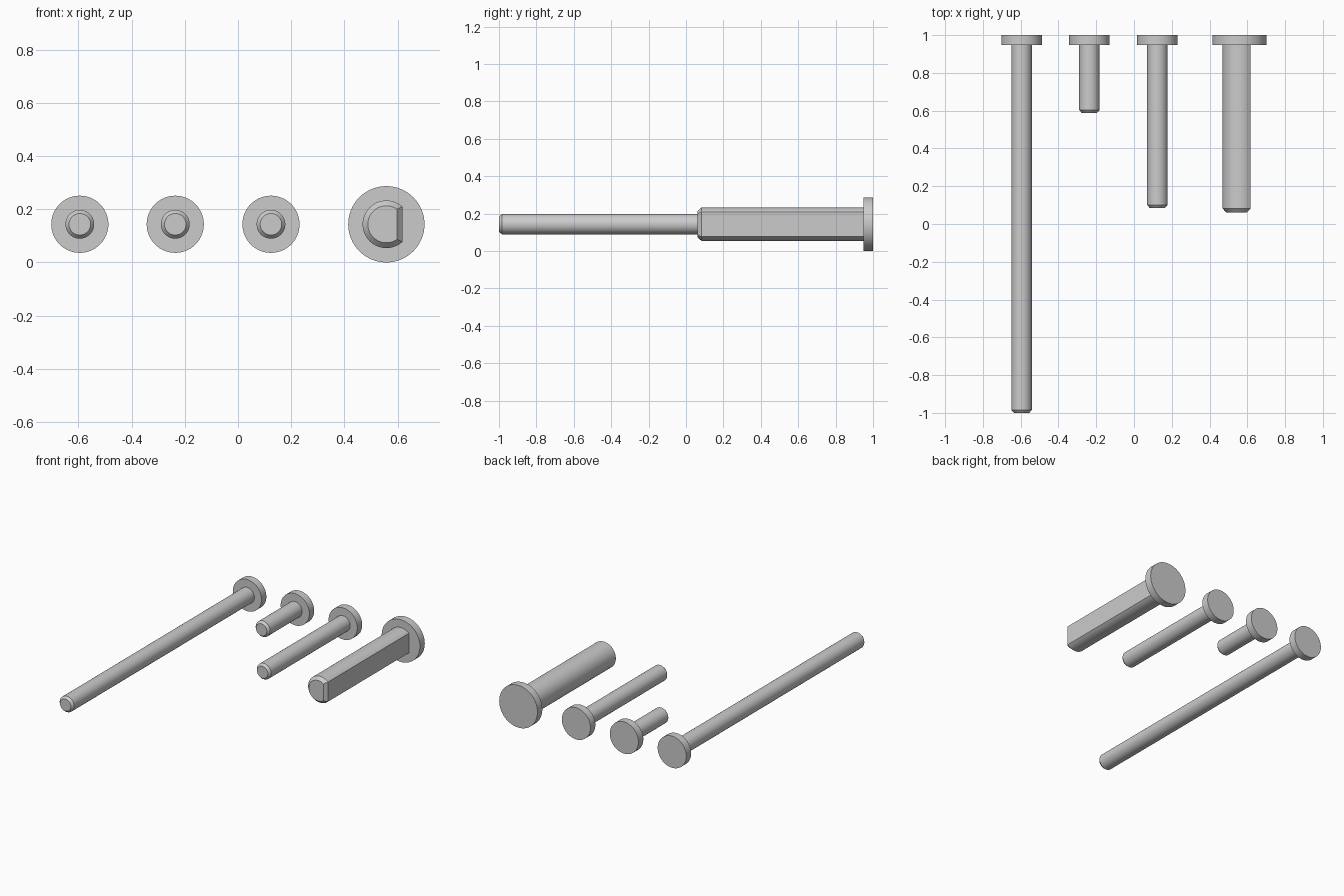
import bpy, bmesh
from math import acos, cos, sin, pi, radians

if "Cube" in bpy.data.objects:
    bpy.data.objects.remove(bpy.data.objects["Cube"])

AXIS_Z = 0.1435     # height of every pin axis
HEAD_Y = 0.948      # underside of the heads
ARC, FLAT = 54, 10  # segments on the round side and the flat side


def section(r, flat=None):
    """Circle of radius r, cut straight at distance flat on the +x side."""
    a = acos(flat / r) if flat else pi * FLAT / (ARC + FLAT)
    angles = [-a + 2 * a * i / FLAT for i in range(FLAT)]
    angles += [a + (2 * pi - 2 * a) * i / ARC for i in range(ARC)]
    points = []
    for i, t in enumerate(angles):
        d = flat / cos(t) if flat and i < FLAT else r
        points.append((d * cos(t), d * sin(t)))
    return points


def pin(name, x, tip_y, shaft_r, head_r, inset, chamfer, flat=None):
    bm = bmesh.new()
    tip_flat = flat - inset if flat else None
    # Cross-sections from the chamfered tip to the back of the head
    stations = [
        (tip_y, section(shaft_r - inset, tip_flat)),
        (tip_y + chamfer, section(shaft_r, flat)),
        (HEAD_Y, section(shaft_r, flat)),
        (HEAD_Y, section(head_r)),
        (1.0, section(head_r)),
    ]
    rings = [[bm.verts.new((px, y, pz)) for px, pz in pts] for y, pts in stations]
    n = ARC + FLAT
    for a, b in zip(rings, rings[1:]):
        for i in range(n):
            j = (i + 1) % n
            bm.faces.new((a[i], a[j], b[j], b[i]))
    bm.faces.new(rings[0])
    bm.faces.new(rings[-1])
    bmesh.ops.recalc_face_normals(bm, faces=bm.faces)
    mesh = bpy.data.meshes.new(name)
    bm.to_mesh(mesh)
    bm.free()
    obj = bpy.data.objects.new(name, mesh)
    obj.location = (x, 0, AXIS_Z)
    bpy.context.collection.objects.link(obj)
    bpy.ops.object.select_all(action='DESELECT')
    obj.select_set(True)
    bpy.context.view_layer.objects.active = obj
    bpy.ops.object.shade_smooth_by_angle(angle=radians(25))


# Three slim round pins of different lengths
for name, x, tip_y in (("long_pin", -0.595, -1.0),
                       ("short_pin", -0.236, 0.588),
                       ("medium_pin", 0.124, 0.085)):
    pin(name, x, tip_y, 0.054, 0.1075, 0.0135, 0.016)

# Thick pin with a flat along one side
pin("flatted_pin", 0.558, 0.061, 0.0895, 0.1435, 0.02, 0.022, flat=0.06)
